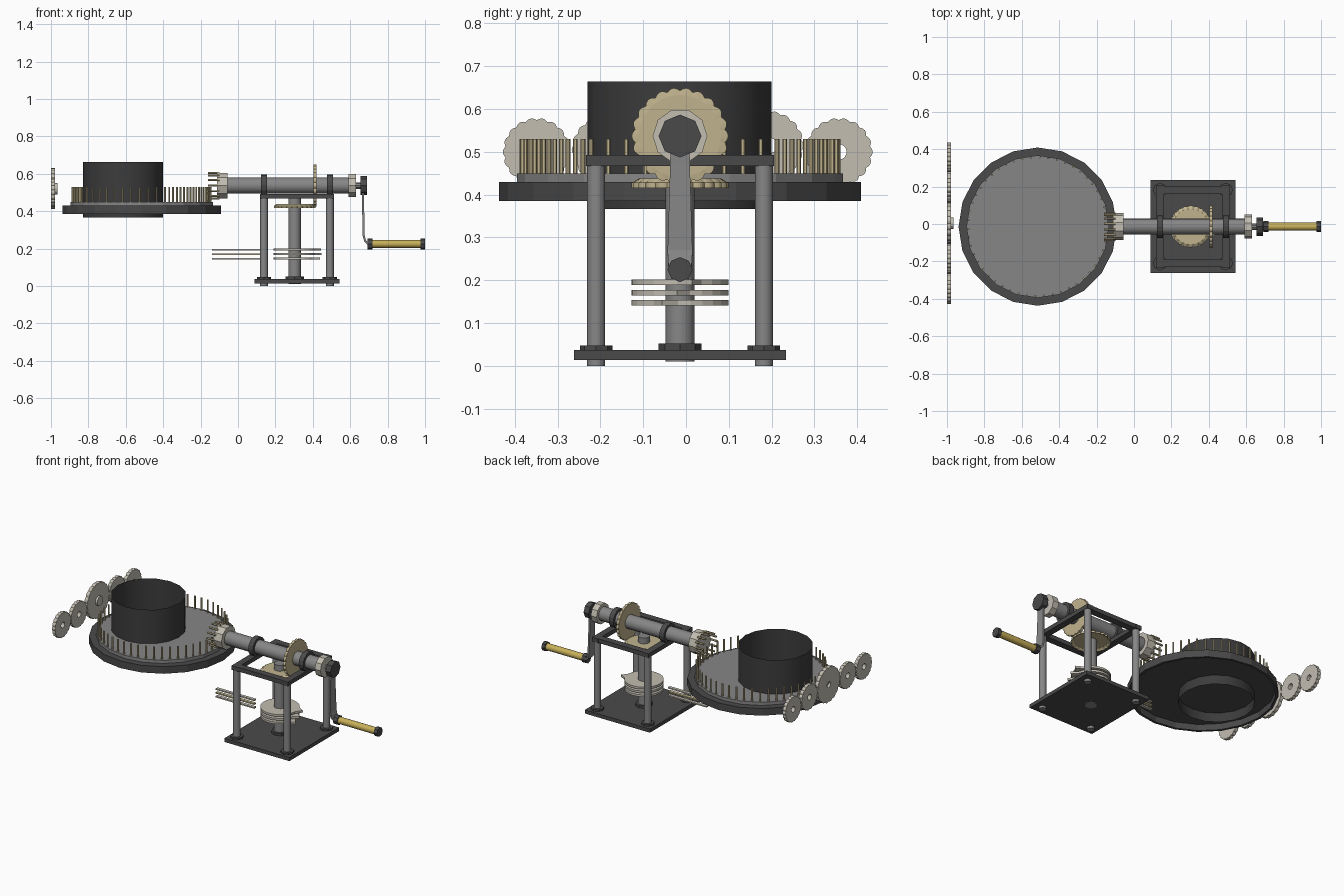
import bpy, bmesh, math
from mathutils import Vector, Matrix

if "Cube" in bpy.data.objects:
    bpy.data.objects.remove(bpy.data.objects["Cube"])

CY = -0.014                      # common centre line in y
AXLE = 0.537                     # height of the crank shaft
TURN = (-0.515, CY)              # turntable centre
COL = (0.303, CY)                # vertical column centre


def material(name, rgb):
    m = bpy.data.materials.new(name)
    m.diffuse_color = (*rgb, 1)
    m.use_nodes = True
    m.node_tree.nodes["Principled BSDF"].inputs["Base Color"].default_value = m.diffuse_color
    return m


DARK = material("dark_iron", (0.068, 0.068, 0.068))
BLACK = material("black_iron", (0.045, 0.045, 0.045))
GREY = material("grey_steel", (0.24, 0.24, 0.24))
PALE = material("pale_metal", (0.54, 0.51, 0.44))
TAN = material("tan_brass", (0.53, 0.45, 0.27))
GOLD = material("gold_brass", (0.57, 0.43, 0.10))


def finish(bm, name, mat, smooth=False):
    bmesh.ops.recalc_face_normals(bm, faces=bm.faces)
    me = bpy.data.meshes.new(name)
    bm.to_mesh(me)
    bm.free()
    me.materials.append(mat)
    ob = bpy.data.objects.new(name, me)
    bpy.context.collection.objects.link(ob)
    if smooth:
        bpy.ops.object.select_all(action='DESELECT')
        ob.select_set(True)
        bpy.context.view_layer.objects.active = ob
        bpy.ops.object.shade_smooth_by_angle(angle=math.radians(35))
    return ob


def rod(bm, a, b, r, n=16, caps=True):
    a, b = Vector(a), Vector(b)
    turn = Vector((0, 0, 1)).rotation_difference(b - a).to_matrix().to_4x4()
    bmesh.ops.create_cone(bm, cap_ends=caps, segments=n, radius1=r, radius2=r,
                          depth=(b - a).length,
                          matrix=Matrix.Translation((a + b) / 2) @ turn)


def rods(name, mat, items, n=16, caps=True, smooth=False):
    bm = bmesh.new()
    for a, b, r in items:
        rod(bm, a, b, r, n, caps)
    return finish(bm, name, mat, smooth)


def box(bm, lo, hi):
    lo, hi = Vector(lo), Vector(hi)
    bmesh.ops.create_cube(bm, size=1, matrix=Matrix.Translation((lo + hi) / 2)
                          @ Matrix.Diagonal((*(hi - lo), 1)))


def ring_solid(name, mat, place, rows, n, radius=lambda k, a: None):
    """Revolve a closed (radius, z) outline; radius may override per angle."""
    bm = bmesh.new()
    loops = []
    for k, (r, z) in enumerate(rows):
        loop = []
        for i in range(n):
            a = 2 * math.pi * i / n
            rad = radius(k, a) or r
            loop.append(bm.verts.new(place @ Vector((rad * math.cos(a), rad * math.sin(a), z))))
        loops.append(loop)
    for k in range(len(rows)):
        p, q = loops[k], loops[(k + 1) % len(rows)]
        for i in range(n):
            j = (i + 1) % n
            bm.faces.new((p[i], p[j], q[j], q[i]))
    return finish(bm, name, mat)


def gear(name, mat, centre, axis, r, hole, thick, teeth, lean=0.0, depth=0.007):
    """Scalloped wheel with a round hole; lean pushes the rim along the axis."""
    turn = Vector((0, 0, 1)).rotation_difference(Vector(axis)).to_matrix().to_4x4()
    h, root = thick / 2, r - 2.5 * depth
    rows = [(hole, -h), (root, -h), (r, -h + lean), (r, h + lean), (root, h), (hole, h)]

    def lobes(k, a):
        if k in (2, 3):
            return r - depth * (1 - abs(math.sin(a * teeth / 2)))
    return ring_solid(name, mat, Matrix.Translation(centre) @ turn, rows, teeth * 6, lobes)


def up(x, y, z0, z1, r):
    return ((x, y, z0), (x, y, z1), r)


def along(x0, x1, r, z=AXLE):
    return ((x0, CY, z), (x1, CY, z), r)


# Turntable: hollow rim, plate, off-centre open drum, ring of pegs
ring_solid("turntable_rim", DARK, Matrix.Translation((*TURN, 0)),
           [(0.423, 0.385), (0.423, 0.43), (0.37, 0.43), (0.37, 0.424), (0.408, 0.424), (0.408, 0.385)], 20)
rods("turntable_underside", DARK, [up(*TURN, 0.424, 0.43, 0.372)], 20)
rods("turntable_top", GREY, [up(*TURN, 0.43, 0.45, 0.381)], 20)
rods("drum", BLACK, [up(-0.615, CY - 0.001, 0.366, 0.664, 0.215)], 16, caps=False, smooth=True)
pegs = []
for i in range(50):
    a = 2 * math.pi * (i + 0.25) / 50
    pegs.append(up(TURN[0] + 0.37 * math.cos(a), TURN[1] + 0.37 * math.sin(a), 0.44, 0.53, 0.0055))
rods("turntable_pegs", TAN, pegs, 6)

# Horizontal shaft, flanges and peg pinion
rods("shaft", GREY, [along(-0.08, 0.61, 0.043)], 16, smooth=True)
rods("shaft_flanges", PALE, [along(-0.113, -0.056, 0.072), along(0.59, 0.63, 0.064)], 10)
rods("shaft_tip", GREY, [along(0.62, 0.67, 0.018)], 10)
pegs = []
for i in range(14):
    a = 2 * math.pi * i / 14
    y, z = CY + 0.07 * math.cos(a), AXLE + 0.07 * math.sin(a)
    pegs.append(((-0.16, y, z), (-0.10, y, z), 0.006))
rods("pinion_pegs", TAN, pegs, 6)

# Crank: hub, bent tapering arm, handle with end caps
rods("crank_hub", DARK, [along(0.655, 0.69, 0.05)], 8)
bm = bmesh.new()
pairs = []
for x, z, w in [(0.668, 0.54, 0.022), (0.668, 0.47, 0.023), (0.672, 0.27, 0.029),
                (0.680, 0.24, 0.028), (0.700, 0.222, 0.024)]:
    pairs.append([bm.verts.new((x, CY + s * w, z)) for s in (-1, 1)])
for p, q in zip(pairs, pairs[1:]):
    bm.faces.new((p[0], p[1], q[1], q[0]))
arm = finish(bm, "crank_arm", GREY)
mod = arm.modifiers.new("thickness", 'SOLIDIFY')
mod.thickness, mod.offset = 0.011, 0
rods("handle_grip", GOLD, [along(0.71, 0.98, 0.021, 0.225)], 12, smooth=True)
rods("handle_caps", DARK, [along(0.692, 0.72, 0.029, 0.225), along(0.977, 1.0, 0.029, 0.225)], 8)

# Stand: base plate, legs, feet, open top frame
X0, X1, Y0, Y1 = 0.139, 0.491, -0.21, 0.182
corners = [(x, y) for x in (X0, X1) for y in (Y0, Y1)]
bm = bmesh.new()
box(bm, (0.088, CY - 0.248, 0.014), (0.542, CY + 0.248, 0.037))
finish(bm, "base_plate", DARK)
rods("legs", GREY, [up(x, y, 0, 0.475, 0.021) for x, y in corners], 16, smooth=True)
rods("leg_feet", DARK, [up(x, y, 0.035, 0.048, 0.038) for x, y in corners], 8)
bm = bmesh.new()
for x in (X0, X1):
    box(bm, (x - 0.021, Y0 - 0.024, 0.467), (x + 0.021, Y1 + 0.024, 0.493))
for y in (Y0, Y1):
    box(bm, (X0 + 0.021, y - 0.021, 0.467), (X1 - 0.021, y + 0.021, 0.493))
finish(bm, "top_frame", DARK)
rods("shaft_bearings", DARK, [along(x - 0.016, x + 0.016, 0.06) for x in (X0, X1)], 16)

# Vertical column and bevel gear pair
rods("column", GREY, [up(*COL, 0.01, 0.475, 0.034)], 16, smooth=True)
rods("column_foot", DARK, [up(*COL, 0.035, 0.052, 0.05)], 8)
gear("upright_gear", TAN, (0.413, CY, AXLE), (1, 0, 0), 0.113, 0.04, 0.016, 22, lean=-0.002)
gear("flat_gear", TAN, (*COL, 0.432), (0, 0, 1), 0.113, 0.03, 0.012, 22, lean=-0.01)

# Stacked cam discs with pointed tips, and the reed strips beside them
for k, z in enumerate((0.147, 0.171, 0.195)):
    bm = bmesh.new()
    ring = []
    for i in range(24):
        a = 2 * math.pi * i / 24
        r = 0.143 if i == 0 else 0.113
        a += k * 0.25 - 0.3
        ring.append(bm.verts.new((COL[0] + r * math.cos(a), COL[1] + r * math.sin(a), z - 0.0065)))
    top = bmesh.ops.extrude_face_region(bm, geom=[bm.faces.new(ring)])
    bmesh.ops.translate(bm, vec=(0, 0, 0.013),
                        verts=[v for v in top["geom"] if isinstance(v, bmesh.types.BMVert)])
    finish(bm, f"cam_disc_{k + 1}", PALE)
    bm = bmesh.new()
    box(bm, (-0.14, CY - 0.01, z - 0.004), (0.13, CY + 0.01, z + 0.004))
    finish(bm, f"reed_strip_{k + 1}", TAN if k == 1 else PALE)

# Row of five free wheels at the far left, the middle one with a collar
for k, (y, z, r) in enumerate([(-0.349, 0.5, 0.079), (-0.187, 0.505, 0.08), (0.004, 0.52, 0.111),
                               (0.195, 0.515, 0.08), (0.357, 0.5, 0.079)]):
    gear(f"side_wheel_{k + 1}", PALE, (-0.989, y, z), (1, 0, 0), r, 0.018, 0.022, 18, depth=0.005)
rods("side_wheel_collar", PALE, [((-0.985, 0.004, 0.52), (-0.965, 0.004, 0.52), 0.03)], 12)
